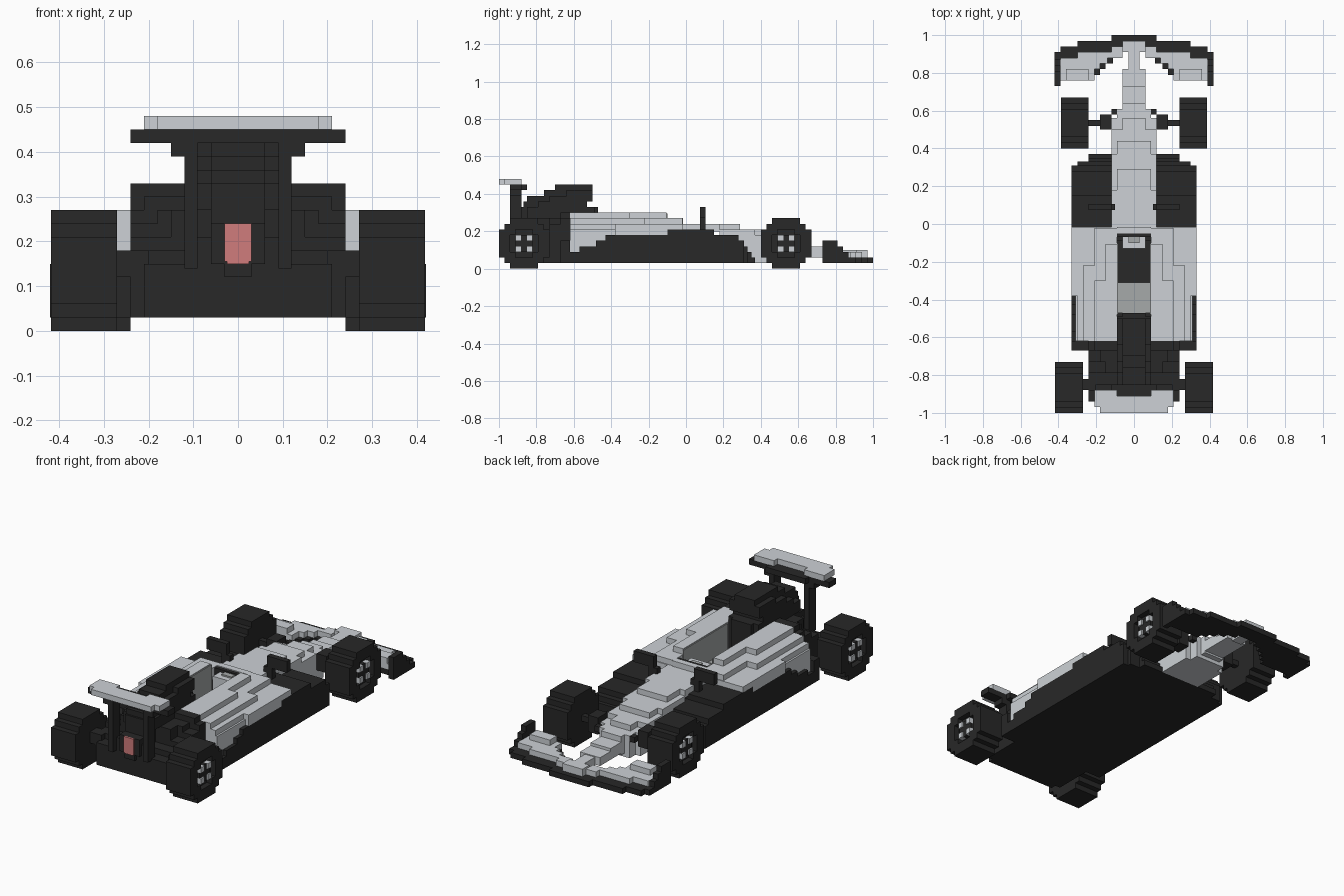
import bpy, bmesh
from mathutils import Matrix, Vector

cube = bpy.data.objects.get("Cube")
if cube:
    bpy.data.objects.remove(cube, do_unlink=True)


def material(name, rgb):
    m = bpy.data.materials.new(name)
    m.use_nodes = True
    col = (*rgb, 1)
    m.diffuse_color = col
    m.node_tree.nodes["Principled BSDF"].inputs["Base Color"].default_value = col
    return m


BLACK = material("matte black", (0.021, 0.021, 0.021))
LIGHT = material("light grey", (0.61, 0.64, 0.67))
MID = material("mid grey", (0.38, 0.40, 0.40))
RED = material("lamp red", (0.63, 0.2, 0.2))


def part(name, mat, boxes, mirror=True):
    """Blocky part from boxes (x0, x1, y0, y1, z0, z1), mirrored over x = 0.
    Boxes with x0 = 0 are widened across the middle instead."""
    bm = bmesh.new()
    for x0, x1, y0, y1, z0, z1 in boxes:
        spans = [(x0, x1)]
        if mirror:
            spans = [(-x1, x1)] if x0 == 0 else [(x0, x1), (-x1, -x0)]
        for a, b in spans:
            mtx = Matrix.Translation(((a + b) / 2, (y0 + y1) / 2, (z0 + z1) / 2))
            mtx = mtx @ Matrix.Diagonal(Vector((b - a, y1 - y0, z1 - z0, 1)))
            bmesh.ops.create_cube(bm, size=1, matrix=mtx)
    me = bpy.data.meshes.new(name)
    bm.to_mesh(me)
    bm.free()
    me.materials.append(mat)
    ob = bpy.data.objects.new(name, me)
    bpy.context.collection.objects.link(ob)


V = 0.03  # block size

# Wheels: stepped discs with a recessed hub holding four light studs
ROWS = [2.5, 3.5, 4.5, 4.5, 4.5, 4.5, 4.5, 3.5, 2.5]   # half widths in blocks
HUB = {2: 1.5, 3: 2.5, 4: 2.5, 5: 2.5, 6: 1.5}          # recess half widths


def wheel(name, side, x_in, x_out, yc):
    def span(a, b):
        return (a, b) if side > 0 else (-b, -a)
    tyre, face = span(x_in, x_out - V), span(x_out - V, x_out)
    boxes = []
    for i, h in enumerate(ROWS):
        z, w = (i * V, (i + 1) * V), h * V
        boxes.append((*tyre, yc - w, yc + w, *z))
        if i in HUB:
            r = HUB[i] * V
            boxes += [(*face, yc - w, yc - r, *z), (*face, yc + r, yc + w, *z)]
        else:
            boxes.append((*face, yc - w, yc + w, *z))
    spoke = span(x_out - V, x_out - 0.01)
    boxes += [(*spoke, yc - V / 2, yc + V / 2, 3 * V, 6 * V),
              (*spoke, yc - 1.5 * V, yc + 1.5 * V, 4 * V, 5 * V)]
    part(name + "_wheel", BLACK, boxes, False)
    studs = span(x_out - V, x_out - 0.002)
    part(name + "_hub_studs", LIGHT,
         [(*studs, yc + s * V - V / 2, yc + s * V + V / 2, k * V, (k + 1) * V)
          for s in (-1, 1) for k in (3, 5)], False)


for side, label in ((1, "left"), (-1, "right")):
    wheel("rear_" + label, side, 0.27, 0.418, -0.866)
    wheel("front_" + label, side, 0.24, 0.387, 0.535)

part("front_axle", BLACK, [(0.12, 0.25, 0.52, 0.55, 0.12, 0.15),
                           (0.12, 0.18, 0.50, 0.58, 0.09, 0.18),
                           (0.09, 0.12, 0.58, 0.61, 0.12, 0.15)])
part("rear_axle", BLACK, [(0.2, 0.28, -0.88, -0.82, 0.12, 0.18)])

# Floor and sidepods: black lower flank with light body above
part("floor", BLACK, [(0, 0.09, -0.62, 0.0, 0.03, 0.12)])
FLANK = [(-0.62, -0.57, 0.09), (-0.57, -0.48, 0.12), (-0.48, -0.43, 0.15),
         (-0.43, -0.38, 0.18), (-0.38, -0.1, 0.18), (-0.1, -0.015, 0.21)]
lower, upper = [], []
for y0, y1, zb in FLANK:
    lower.append((0.09, 0.33, y0, y1, 0.03, zb))
    rear = y1 < -0.37
    upper.append((0.09, 0.31 if rear else 0.33, y0, y1, zb, 0.21 if rear else 0.24))
part("sidepod_lower", BLACK, lower)
part("sidepod_upper", LIGHT, upper + [
    (0.09, 0.30, -0.62, -0.38, 0.21, 0.24),
    (0.09, 0.27, -0.62, -0.22, 0.24, 0.27),
    (0.09, 0.21, -0.22, -0.02, 0.24, 0.27),
    (0.09, 0.21, -0.62, -0.30, 0.27, 0.30),
    (0.09, 0.15, -0.30, -0.105, 0.27, 0.30)])
part("sidepod_nose", BLACK, [
    (0, 0.33, -0.015, 0.15, 0.03, 0.21), (0, 0.33, 0.15, 0.28, 0.03, 0.18),
    (0, 0.33, 0.28, 0.31, 0.03, 0.15), (0, 0.30, 0.31, 0.33, 0.03, 0.12),
    (0, 0.24, 0.33, 0.35, 0.03, 0.09), (0, 0.24, 0.35, 0.37, 0.03, 0.06)])

# Cockpit
part("cockpit_lining", MID, [(0.086, 0.09, -0.48, -0.10, 0.12, 0.295)])
part("seat", MID, [(0, 0.086, -0.47, -0.31, 0.12, 0.15)])
part("engine_deck", BLACK, [(0, 0.09, -0.62, -0.49, 0.12, 0.33),
                            (0, 0.06, -0.49, -0.47, 0.12, 0.33)])
part("dashboard", BLACK, [(0, 0.09, -0.09, -0.07, 0.12, 0.18),
                          (0, 0.09, -0.07, -0.05, 0.12, 0.265)])
part("steering_wheel", LIGHT, [(0, 0.06, -0.13, -0.07, 0.18, 0.25)])
part("steering_wheel_hub", MID, [(0, 0.03, -0.10, -0.07, 0.25, 0.258)])
part("cockpit_front", LIGHT, [(0, 0.09, -0.05, -0.015, 0.12, 0.27)])

# Stepped nose
part("nose", LIGHT, [
    (0, 0.12, -0.015, 0.18, 0.20, 0.24), (0, 0.09, 0.18, 0.29, 0.21, 0.24),
    (0, 0.12, 0.18, 0.37, 0.035, 0.21), (0, 0.09, 0.37, 0.44, 0.18, 0.21),
    (0, 0.12, 0.37, 0.50, 0.03, 0.18), (0, 0.06, 0.50, 0.56, 0.15, 0.18),
    (0, 0.12, 0.50, 0.56, 0.03, 0.15), (0, 0.09, 0.56, 0.61, 0.03, 0.15),
    (0, 0.06, 0.61, 0.64, 0.05, 0.15),
    (0, 0.06, 0.64, 0.73, 0.06, 0.12), (0, 0.06, 0.73, 0.82, 0.06, 0.105),
    (0, 0.03, 0.82, 0.91, 0.05, 0.10), (0, 0.06, 0.91, 0.97, 0.06, 0.10)])

# Front wing: black base rows, light flap rows set behind the lip, end plates
BASE = [(0, 0.12, 0.97), (0, 0.30, 0.94), (0, 0.39, 0.91), (0.06, 0.42, 0.88),
        (0.11, 0.42, 0.85), (0.15, 0.42, 0.82), (0.18, 0.42, 0.79), (0.21, 0.42, 0.76)]
part("front_wing_base", BLACK, [(a, b, y, y + V, 0.03, 0.06) for a, b, y in BASE])
FLAP = [(0, 0.12, 0.91), (0.06, 0.30, 0.88), (0.14, 0.39, 0.85),
        (0.18, 0.39, 0.82), (0.21, 0.39, 0.79), (0.21, 0.39, 0.76)]
part("front_wing_flap", LIGHT, [(a, b, y, y + V, 0.06, 0.09) for a, b, y in FLAP]
     + [(0.24, 0.36, 0.76, 0.82, 0.09, 0.12)])
part("front_wing_end_plate", BLACK, [
    (0.39, 0.42, 0.73, 0.81, 0.03, 0.15), (0.39, 0.42, 0.81, 0.84, 0.03, 0.12),
    (0.39, 0.42, 0.84, 0.87, 0.03, 0.09)])

# Mirrors
part("mirror", BLACK, [(0.12, 0.24, 0.075, 0.105, 0.27, 0.33),
                       (0.10, 0.15, 0.075, 0.105, 0.20, 0.27)])

# Rear bodywork stepping down to the tail
part("rear_body", BLACK, [
    (0, 0.33, -0.67, -0.62, 0.03, 0.15), (0, 0.24, -0.67, -0.62, 0.15, 0.27),
    (0, 0.21, -0.67, -0.62, 0.27, 0.30), (0, 0.24, -0.73, -0.67, 0.03, 0.24),
    (0, 0.18, -0.73, -0.67, 0.24, 0.27), (0, 0.24, -0.79, -0.73, 0.03, 0.21),
    (0, 0.15, -0.79, -0.73, 0.21, 0.27), (0, 0.24, -0.85, -0.79, 0.03, 0.18),
    (0, 0.24, -0.88, -0.85, 0.03, 0.15), (0, 0.21, -0.91, -0.88, 0.03, 0.15),
    (0, 0.09, -0.91, -0.85, 0.15, 0.21)])

# Air intake and engine spine
part("air_intake", BLACK, [
    (0, 0.06, -0.70, -0.50, 0.42, 0.45), (0, 0.09, -0.64, -0.50, 0.39, 0.42),
    (0, 0.06, -0.76, -0.64, 0.39, 0.42), (0, 0.09, -0.73, -0.50, 0.36, 0.39),
    (0, 0.06, -0.85, -0.73, 0.36, 0.39), (0, 0.09, -0.79, -0.53, 0.33, 0.36),
    (0, 0.06, -0.87, -0.79, 0.33, 0.36), (0, 0.09, -0.85, -0.62, 0.27, 0.33),
    (0, 0.06, -0.88, -0.79, 0.18, 0.33)])

# Tail lamp
part("tail_lamp_mount", BLACK, [(0, 0.06, -0.925, -0.85, 0.15, 0.24),
                                (0, 0.03, -0.925, -0.90, 0.12, 0.15)])
part("tail_lamp", RED, [(0, 0.03, -0.934, -0.925, 0.155, 0.24),
                        (0, 0.025, -0.934, -0.925, 0.15, 0.155)])

# Rear wing
part("rear_wing_post", BLACK, [(0.09, 0.12, -0.94, -0.88, 0.14, 0.42),
                               (0.09, 0.15, -0.94, -0.88, 0.39, 0.42)])
part("rear_wing_lower", BLACK, [(0, 0.24, -0.94, -0.88, 0.42, 0.45),
                                (0, 0.12, -0.88, -0.85, 0.42, 0.45)])
part("rear_wing_upper", LIGHT, [(0, 0.18, -1.0, -0.97, 0.45, 0.48),
                                (0, 0.21, -0.97, -0.91, 0.45, 0.48),
                                (0.09, 0.21, -0.91, -0.88, 0.45, 0.48)])
